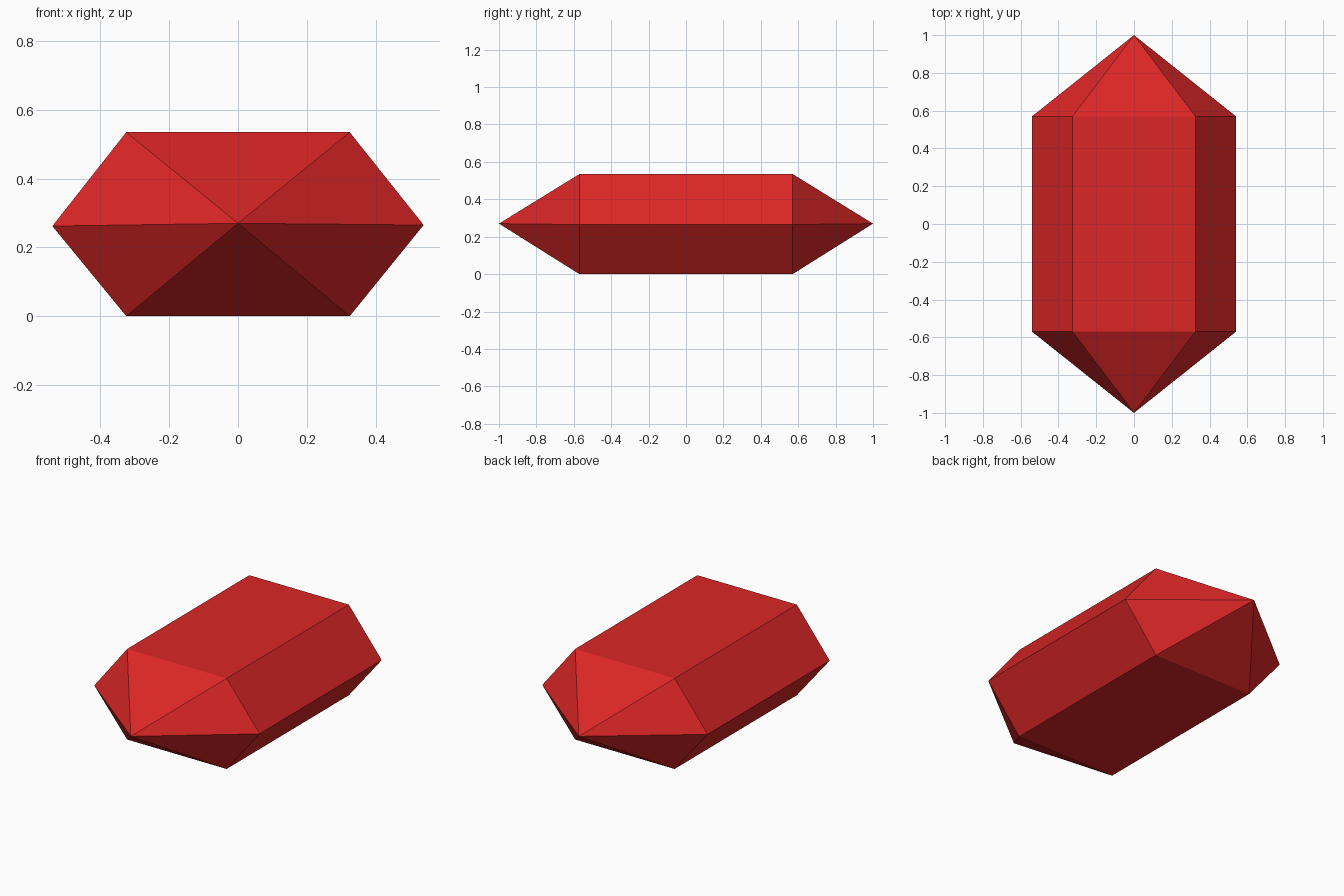
import bpy, bmesh

if "Cube" in bpy.data.objects:
    bpy.data.objects.remove(bpy.data.objects["Cube"])

# Red crystal colour
red = bpy.data.materials.new("crystal_red")
red.diffuse_color = (0.716, 0.0194, 0.0194, 1.0)
red.use_nodes = True
red.node_tree.nodes["Principled BSDF"].inputs["Base Color"].default_value = red.diffuse_color

# Six-sided cross-section (x, z) of the crystal body
section = [(-0.325, 0.0), (0.325, 0.0), (0.54, 0.265),
           (0.325, 0.535), (-0.325, 0.535), (-0.54, 0.262)]
ring_y, tip_y, tip_z = 0.57, 1.0, 0.27

bm = bmesh.new()
front, back = [[bm.verts.new((x, s * ring_y, z)) for x, z in section] for s in (-1, 1)]
front_tip, back_tip = [bm.verts.new((0, s * tip_y, tip_z)) for s in (-1, 1)]

# Long side faces and the pointed ends
for i in range(6):
    j = (i + 1) % 6
    bm.faces.new((front[i], front[j], back[j], back[i]))
    bm.faces.new((front[j], front[i], front_tip))
    bm.faces.new((back[i], back[j], back_tip))
bmesh.ops.recalc_face_normals(bm, faces=bm.faces[:])

mesh = bpy.data.meshes.new("crystal")
bm.to_mesh(mesh)
bm.free()
mesh.materials.append(red)
bpy.context.collection.objects.link(bpy.data.objects.new("crystal", mesh))
